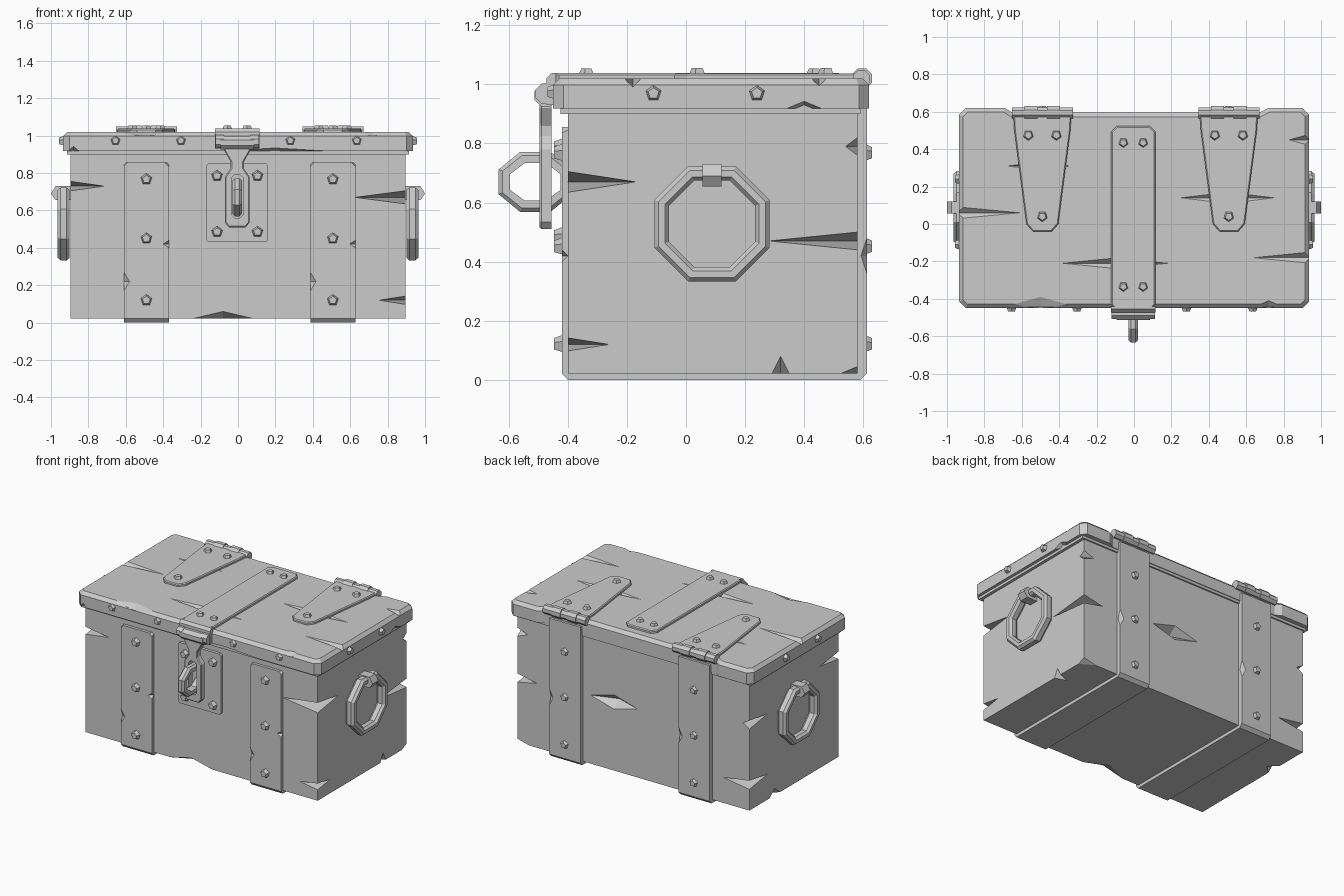
import bpy, bmesh, math
from mathutils import Matrix, Vector

cube = bpy.data.objects.get("Cube")
if cube:
    bpy.data.objects.remove(cube, do_unlink=True)

grey = bpy.data.materials.new("plain_grey")
grey.use_nodes = True
COLOUR = (0.6, 0.6, 0.6, 1)
grey.diffuse_color = COLOUR
grey.node_tree.nodes["Principled BSDF"].inputs["Base Color"].default_value = COLOUR


def finish(name, bm):
    bmesh.ops.recalc_face_normals(bm, faces=bm.faces[:])
    mesh = bpy.data.meshes.new(name)
    bm.to_mesh(mesh)
    bm.free()
    mesh.materials.append(grey)
    ob = bpy.data.objects.new(name, mesh)
    bpy.context.collection.objects.link(ob)
    return ob


def prism(name, outline, axis, lo, hi, chamfer=0):
    """Extrude a 2D outline along an axis; optionally chamfer the outer cap."""
    place = {"x": lambda p, d: (d, p[0], p[1]),
             "y": lambda p, d: (p[0], d, p[1]),
             "z": lambda p, d: (p[0], p[1], d)}[axis]
    bm = bmesh.new()
    a = [bm.verts.new(place(p, lo)) for p in outline]
    b = [bm.verts.new(place(p, hi)) for p in outline]
    bm.faces.new(a)
    cap = bm.faces.new(b)
    for i in range(len(a)):
        j = (i + 1) % len(a)
        bm.faces.new((a[i], a[j], b[j], b[i]))
    bmesh.ops.recalc_face_normals(bm, faces=bm.faces[:])
    if chamfer:
        bmesh.ops.bevel(bm, geom=list(cap.edges), offset=chamfer, segments=1,
                        affect="EDGES")
    return finish(name, bm)


def rect(x0, x1, y0, y1, c=0.0):
    if not c:
        return [(x0, y0), (x1, y0), (x1, y1), (x0, y1)]
    return [(x0 + c, y0), (x1 - c, y0), (x1, y0 + c), (x1, y1 - c),
            (x1 - c, y1), (x0 + c, y1), (x0, y1 - c), (x0, y0 + c)]


def mirrored(half, cx=0.0):
    """Close a half outline by mirroring it about cx."""
    return [(cx + x, y) for x, y in half] + [(cx - x, y) for x, y in reversed(half)]


def cut(ob, cutter):
    mod = ob.modifiers.new("cut", "BOOLEAN")
    mod.operation, mod.solver, mod.object = "DIFFERENCE", "EXACT", cutter
    deps = bpy.context.evaluated_depsgraph_get()
    mesh = bpy.data.meshes.new_from_object(ob.evaluated_get(deps))
    ob.modifiers.clear()
    ob.data = mesh
    bpy.data.objects.remove(cutter, do_unlink=True)


def gash(ob, nicks):
    """Cut pointed spindles, given as centre and half sizes."""
    bm = bmesh.new()
    for centre, half in nicks:
        verts = []
        for i in range(3):
            for s in (-1, 1):
                p = Vector(centre)
                p[i] += s * half[i]
                verts.append(bm.verts.new(p))
        bmesh.ops.convex_hull(bm, input=verts)
    cutter = finish("gash_cutter", bm)
    cutter.hide_render = True
    cut(ob, cutter)


def rivet(name, pos, normal, r=0.032, h=0.028):
    bm = bmesh.new()
    turn = Vector(normal).to_track_quat("Z", "Y").to_matrix().to_4x4()
    m = Matrix.Translation(Vector(pos) + Vector(normal) * (h / 2 - 0.002)) @ turn
    bmesh.ops.create_cone(bm, cap_ends=True, segments=5, radius1=r,
                          radius2=r * 0.68, depth=h, matrix=m)
    return finish(name, bm)


def bar(name, x0, x1, y, z, r, sides=8):
    turn = math.pi / sides
    pts = [(y + r * math.cos(2 * math.pi * i / sides + turn),
            z + r * math.sin(2 * math.pi * i / sides + turn)) for i in range(sides)]
    return prism(name, pts, "x", x0, x1)


def ring(name, centre, ry, rz, section):
    """Octagonal ring in the YZ plane with a chamfered section."""
    bm = bmesh.new()
    loops = []
    for i in range(8):
        a = (i + 0.5) * math.pi / 4
        loops.append([bm.verts.new((centre[0] + dx,
                                    centre[1] + (ry + dr) * math.cos(a),
                                    centre[2] + (rz + dr) * math.sin(a)))
                      for dx, dr in section])
    n = len(section)
    for i in range(8):
        p, q = loops[i], loops[(i + 1) % 8]
        for k in range(n):
            bm.faces.new((p[k], p[(k + 1) % n], q[(k + 1) % n], q[k]))
    return finish(name, bm)


# Chest body with worn edges
FRONT, BACK, SIDE = -0.40, 0.58, 0.895
body = prism("chest_body", rect(-SIDE, SIDE, FRONT, BACK), "z", 0.022, 0.93)
gash(body, [
    ((SIDE, FRONT, 0.67), (0.27, 0.23, 0.035)),
    ((SIDE, FRONT, 0.12), (0.14, 0.14, 0.022)),
    ((-SIDE, FRONT, 0.73), (0.18, 0.2, 0.025)),
    ((SIDE, BACK, 0.47), (0.15, 0.3, 0.03)),
    ((SIDE, BACK, 0.79), (0.08, 0.04, 0.03)),
    ((SIDE, BACK, 0.02), (0.1, 0.06, 0.025)),
    ((-SIDE, BACK, 0.2), (0.2, 0.2, 0.03)),
    ((-SIDE, BACK, 0.62), (0.05, 0.2, 0.03)),
    ((SIDE, 0.32, 0.02), (0.08, 0.03, 0.06)),
    ((-SIDE, 0.3, 0.02), (0.06, 0.06, 0.05)),
    ((-0.08, FRONT, 0.02), (0.17, 0.08, 0.04)),
    ((0.15, BACK, 0.5), (0.18, 0.06, 0.05)),
])

# Lid: chamfered slab, recessed behind between the hinges, and lower rim
prism("lid_rim", rect(-0.915, 0.915, -0.425, 0.59), "z", 0.9, 0.93)
lid = prism("lid", [
    (-0.90, -0.45), (0.90, -0.45), (0.935, -0.415), (0.935, 0.585), (0.90, 0.62),
    (0.72, 0.62), (0.67, 0.595), (-0.65, 0.595), (-0.69, 0.62),
    (-0.90, 0.62), (-0.935, 0.585), (-0.935, -0.415)], "z", 0.918, 1.02, 0.022)
gash(lid, [
    ((-0.93, 0.06, 1.02), (0.32, 0.03, 0.03)),
    ((-0.1, -0.21, 1.02), (0.28, 0.028, 0.03)),
    ((0.92, -0.18, 1.02), (0.28, 0.028, 0.03)),
    ((0.5, 0.14, 1.02), (0.25, 0.03, 0.03)),
    ((-0.51, 0.31, 1.02), (0.17, 0.02, 0.03)),
    ((0.92, 0.45, 1.02), (0.09, 0.025, 0.03)),
    ((-0.5, -0.44, 1.02), (0.18, 0.05, 0.025)),
    ((0.72, -0.44, 1.02), (0.07, 0.03, 0.03)),
    ((0.2, -0.45, 0.918), (0.27, 0.03, 0.016)),
    ((-0.88, -0.45, 0.918), (0.03, 0.03, 0.025)),
    ((0.935, 0.4, 0.918), (0.04, 0.06, 0.025)),
])
for x in (-0.655, -0.305, 0.28, 0.635):
    rivet("lid_front_rivet", (x, -0.45, 0.973), (0, -1, 0), 0.027, 0.02)
for s in (-1, 1):
    for y in (-0.11, 0.24):
        rivet("lid_side_rivet", (s * 0.935, y, 0.97), (s, 0, 0), 0.028, 0.024)

# Wrap-around straps with rivets, and the hinges above them
U_SHAPE = [(-0.42, 0.855), (-0.42, 0.022), (-0.40, 0.0), (0.59, 0.0), (0.612, 0.022),
           (0.612, 0.97), (0.57, 0.97), (0.57, 0.035), (-0.39, 0.035), (-0.39, 0.855)]
for side, cx in (("right", -0.49), ("left", 0.507)):
    strap = prism(side + "_strap", U_SHAPE, "x", cx - 0.12, cx + 0.12)
    gash(strap, [((cx - 0.12, -0.42, 0.22), (0.03, 0.02, 0.05)),
                 ((cx + 0.12, -0.42, 0.42), (0.03, 0.02, 0.02)),
                 ((cx + 0.12, 0.612, 0.42), (0.03, 0.02, 0.06)),
                 ((cx - 0.12, -0.42, 0.86), (0.025, 0.05, 0.025)),
                 ((cx + 0.12, -0.42, 0.86), (0.025, 0.05, 0.025))])
    for z in (0.12, 0.45, 0.767):
        rivet("strap_front_rivet", (cx, -0.42, z), (0, -1, 0))
        rivet("strap_back_rivet", (cx, 0.612, z), (0, 1, 0), 0.03, 0.02)
    prism(side + "_hinge_plate", mirrored(
        [(0.05, -0.04), (0.085, 0.0), (0.15, 0.5), (0.155, 0.59)], cx),
        "z", 1.01, 1.037, 0.006)
    for dx, y in ((-0.075, 0.475), (0.075, 0.475), (0, 0.04)):
        rivet("hinge_plate_rivet", (cx + dx, y, 1.035), (0, 0, 1), 0.03, 0.022)
    bar(side + "_hinge_barrel", cx - 0.163, cx + 0.163, 0.594, 1.018, 0.032)
    for dx in (-0.06, 0.06):
        bar(side + "_hinge_knuckle", cx + dx - 0.035, cx + dx + 0.035, 0.596, 1.02, 0.037)

# Centre lid strap folding over the front
MID = -0.004
prism("lid_centre_strap", rect(MID - 0.118, MID + 0.118, -0.46, 0.523, 0.03),
      "z", 1.01, 1.038, 0.006)
prism("lid_strap_fold", [(-0.44, 1.038), (-0.455, 1.038), (-0.472, 1.02),
                         (-0.472, 0.93), (-0.44, 0.93)], "x", MID - 0.118, MID + 0.118)
for dx in (-0.053, 0.053):
    for y in (0.435, -0.335):
        rivet("lid_strap_rivet", (MID + dx, y, 1.036), (0, 0, 1), 0.028, 0.02)

# Latch: back plate, pivot, slotted hasp and staple
prism("latch_plate", rect(MID - 0.165, MID + 0.165, 0.43, 0.853, 0.012), "y", -0.39, -0.42)
for dx in (-0.108, 0.108):
    for z in (0.485, 0.785):
        rivet("latch_rivet", (MID + dx, -0.42, z), (0, -1, 0))
bar("latch_pivot", MID - 0.09, MID + 0.09, -0.475, 0.962, 0.04)
for dx in (-0.093, 0.093):
    bar("latch_knuckle", MID + dx - 0.023, MID + dx + 0.023, -0.475, 0.968, 0.037)
hasp = prism("hasp", mirrored([(0.045, 0.51), (0.066, 0.535), (0.066, 0.78), (0.035, 0.825),
                               (0.035, 0.86), (0.07, 0.92), (0.07, 0.955)], MID),
             "y", -0.455, -0.495, 0.006)
slot = prism("slot_cutter", rect(MID - 0.03, MID + 0.03, 0.56, 0.79, 0.015), "y", -0.6, -0.43)
slot.hide_render = True
cut(hasp, slot)
ring("staple", (MID, -0.51, 0.67), 0.128, 0.104,
     [(-0.025, -0.035), (0.025, -0.035), (0.025, -0.008), (0.012, 0.006),
      (-0.012, 0.006), (-0.025, -0.008)])

# Side ring handles hanging from brackets
for s, side in ((-1, "right"), (1, "left")):
    ring(side + "_handle_ring", (s * 0.932, 0.088, 0.528), 0.184, 0.184,
         [(-0.032, -0.012), (-0.016, -0.026), (0.016, -0.026), (0.032, -0.012),
          (0.032, 0.012), (0.016, 0.027), (-0.016, 0.027), (-0.032, 0.012)])
    prism(side + "_handle_bracket", [(s * x, z) for x, z in (
        (0.88, 0.655), (0.975, 0.655), (1.0, 0.69), (0.975, 0.73), (0.88, 0.73))],
        "y", 0.056, 0.12)
